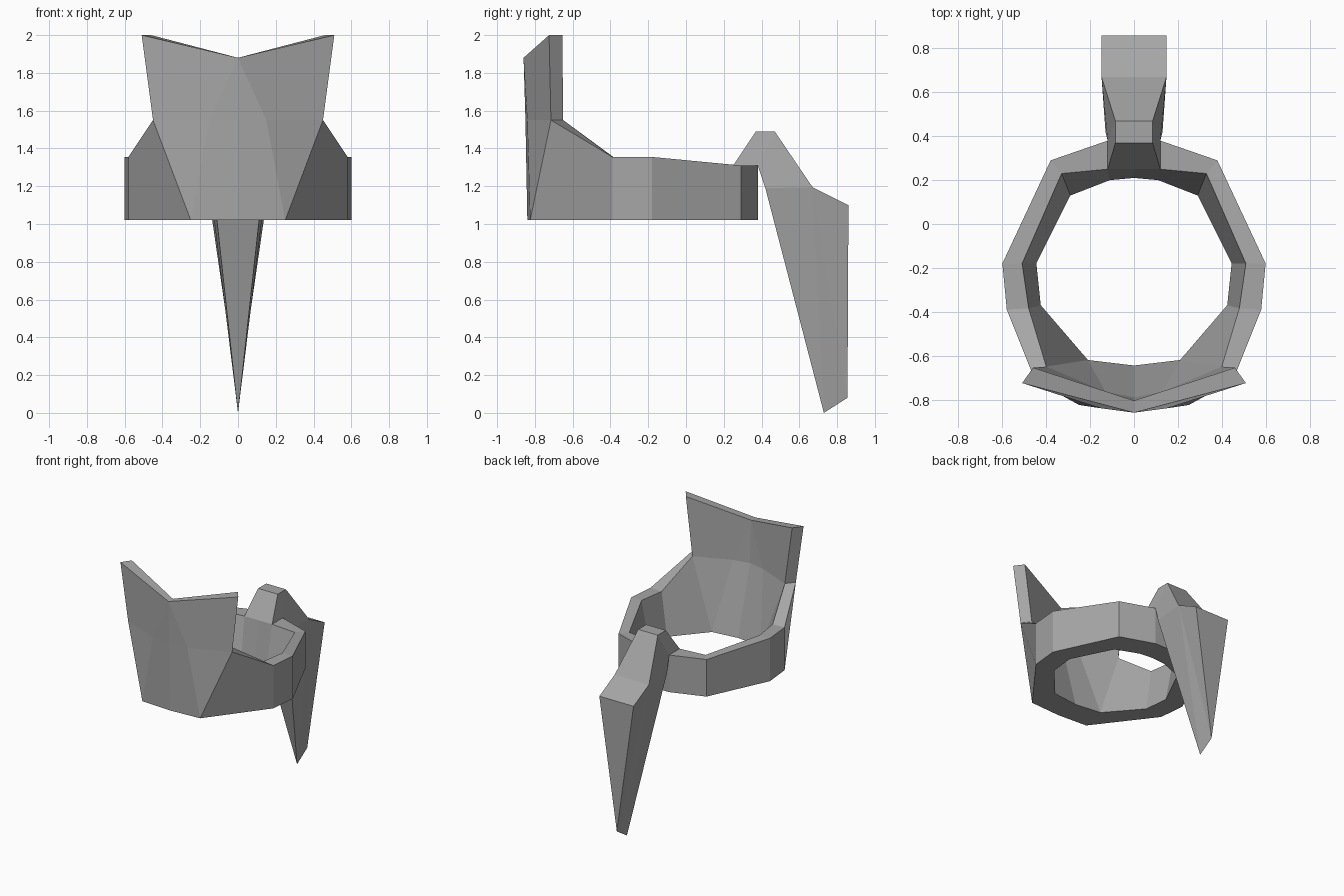
import bpy
import bmesh

cube = bpy.data.objects.get("Cube")
if cube:
    bpy.data.objects.remove(cube, do_unlink=True)

metal = bpy.data.materials.new("plain grey")
metal.use_nodes = True
grey = (0.38, 0.38, 0.38, 1)
metal.diffuse_color = grey
metal.node_tree.nodes["Principled BSDF"].inputs["Base Color"].default_value = grey


def build_symmetric(name, half_faces):
    """Make a closed flat-shaded object from the faces of its left half."""
    bm = bmesh.new()
    for side in (1, -1):
        for face in half_faces:
            bm.faces.new([bm.verts.new((side * x, y, z)) for x, y, z in face])
    bmesh.ops.remove_doubles(bm, verts=bm.verts, dist=0.001)
    bmesh.ops.recalc_face_normals(bm, faces=bm.faces)
    mesh = bpy.data.meshes.new(name)
    bm.to_mesh(mesh)
    bm.free()
    mesh.materials.append(metal)
    obj = bpy.data.objects.new(name, mesh)
    bpy.context.collection.objects.link(obj)
    return obj


def section(outer, inner_top, inner_low, top, base=1.02):
    """Band cross-section: outer low, outer top, inner top, inner low."""
    return [(*outer, base), (*outer, top), (*inner_top, top), (*inner_low, base)]


# Band, from the back centre round to the front plate
band = [
    section((0, 0.38), (0, 0.25), (0, 0.21), 1.31),
    section((0.12, 0.38), (0.12, 0.25), (0.11, 0.2), 1.31),
    section((0.38, 0.29), (0.33, 0.23), (0.29, 0.13), 1.31),
    section((0.6, -0.18), (0.51, -0.18), (0.445, -0.18), 1.355),
    section((0.58, -0.39), (0.48, -0.385), (0.425, -0.37), 1.355),
    [(0.25, -0.825, 1.02), (0.45, -0.715, 1.55), (0.4, -0.65, 1.55), (0.21, -0.62, 1.02)],
]
faces = []
for a, b in zip(band, band[1:]):
    for i in range(4):
        j = (i + 1) % 4
        faces.append([a[i], a[j], b[j], b[i]])


# Front plate: an outer and an inner skin sharing one layout
def plate_skin(low, edge, corner, middle, centre_low, centre_mid, peak):
    return [
        [centre_low, low, middle, centre_mid],
        [low, edge, middle],
        [centre_mid, middle, peak],
        [middle, edge, corner, peak],
    ]


out_low, out_edge, in_edge, in_low = band[-1]
out_corner, in_corner = (0.51, -0.725, 2), (0.46, -0.655, 2)
out_base, in_base = (0, -0.84, 1.02), (0, -0.645, 1.02)
out_peak, in_peak = (0, -0.86, 1.88), (0, -0.805, 1.88)
faces += plate_skin(out_low, out_edge, out_corner, (0.15, -0.84, 1.55),
                    out_base, (0, -0.85, 1.55), out_peak)
faces += plate_skin(in_low, in_edge, in_corner, (0.13, -0.765, 1.55),
                    in_base, (0, -0.79, 1.55), in_peak)
faces += [
    [out_corner, in_corner, in_peak, out_peak],
    [out_edge, in_edge, in_corner, out_corner],
    [out_low, in_low, in_base, out_base],
]
build_symmetric("crown_band", faces)

# Hooked rear spike, outlined in profile with a half width at each point
root_in, root_out = (0.12, 0.25, 1.31), (0.12, 0.38, 1.31)
top_in, top_out = (0.085, 0.37, 1.49), (0.085, 0.47, 1.49)
bend_in, bend_out = (0.13, 0.42, 1.19), (0.148, 0.67, 1.195)
heel = (0.148, 0.86, 1.1)
tip_back, tip_front = (0, 0.855, 0.08), (0, 0.73, 0)
sides = [
    [root_in, top_in, top_out, root_out],
    [root_out, top_out, bend_out, bend_in],
    [bend_in, bend_out, tip_front],
    [bend_out, heel, tip_back],
    [bend_out, tip_back, tip_front],
]
outline = [tip_front, bend_in, root_out, root_in, top_in, top_out, bend_out, heel, tip_back]
for a, b in zip(outline, outline[1:]):
    strip = [a, b, (0, *b[1:]), (0, *a[1:])]
    sides.append(list(dict.fromkeys(strip)))
build_symmetric("rear_spike", sides)
